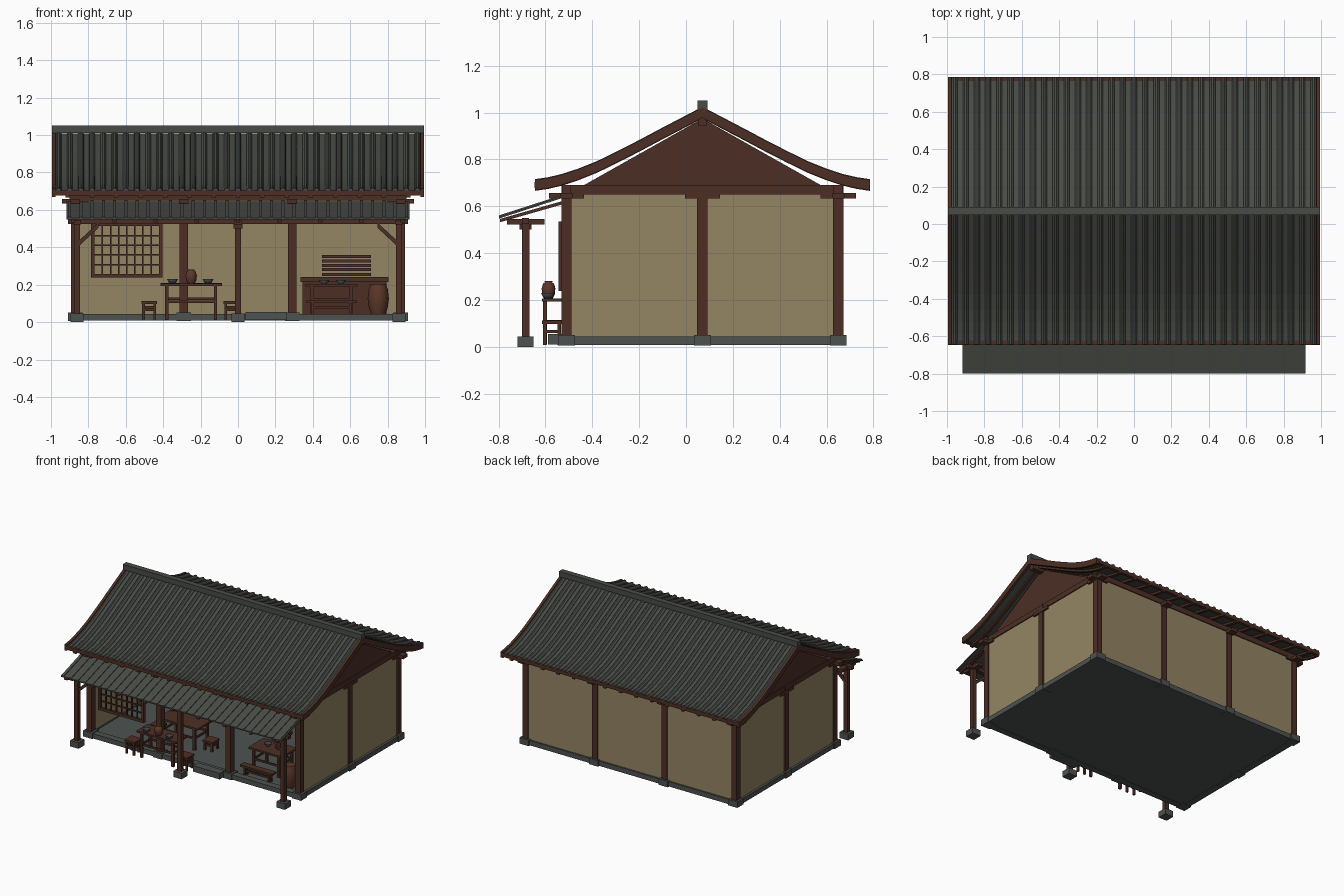
import bpy, bmesh, math
from mathutils import Vector

if "Cube" in bpy.data.objects:
    bpy.data.objects.remove(bpy.data.objects["Cube"])


def material(name, rgb):
    m = bpy.data.materials.new(name)
    m.diffuse_color = (*rgb, 1)
    m.use_nodes = True
    m.node_tree.nodes["Principled BSDF"].inputs["Base Color"].default_value = m.diffuse_color
    return m


WOOD = material("dark wood", (0.072, 0.028, 0.018))
PLASTER = material("tan plaster", (0.295, 0.232, 0.125))
TILE = material("grey tile", (0.066, 0.071, 0.062))
STONE = material("grey stone", (0.075, 0.084, 0.080))
CLAY = material("brown clay", (0.105, 0.038, 0.022))
IRON = material("bowl grey", (0.045, 0.052, 0.056))


def finish(name, bm, mat, smooth=False):
    bmesh.ops.recalc_face_normals(bm, faces=bm.faces)
    me = bpy.data.meshes.new(name)
    bm.to_mesh(me)
    bm.free()
    ob = bpy.data.objects.new(name, me)
    bpy.context.collection.objects.link(ob)
    me.materials.append(mat)
    if smooth:
        for p in me.polygons:
            p.use_smooth = len(p.vertices) == 4
    return ob


def rings(bm, loops):
    """Bridge closed rings of points and cap both ends."""
    vs = [[bm.verts.new(p) for p in loop] for loop in loops]
    n = len(vs[0])
    for a, b in zip(vs, vs[1:]):
        for i in range(n):
            bm.faces.new((a[i], a[(i + 1) % n], b[(i + 1) % n], b[i]))
    bm.faces.new(vs[0])
    bm.faces.new(vs[-1])


def add_box(bm, x0, x1, y0, y1, z0, z1):
    rings(bm, [[(x0, y0, z), (x1, y0, z), (x1, y1, z), (x0, y1, z)] for z in (z0, z1)])


def boxes(name, mat, items):
    bm = bmesh.new()
    for b in items:
        add_box(bm, *b)
    return finish(name, bm, mat)


def lathe(name, mat, x, y, prof, n=14):
    bm = bmesh.new()
    rings(bm, [[(x + r * math.cos(2 * math.pi * i / n), y + r * math.sin(2 * math.pi * i / n), z)
                for i in range(n)] for r, z in prof])
    return finish(name, bm, mat, True)


CY = 0.07                      # ridge line in y
XS = (-0.87, -0.29, 0.29, 0.87)
YS = (-0.51, CY, 0.65)

# stone platform, edge stones, footings and step
boxes("floor_slab", STONE, [(-0.89, 0.89, -0.53, 0.67, 0.01, 0.038)])
boxes("edge_stones", STONE, [(-0.9, 0.9, -0.54, -0.49, 0.008, 0.044), (-0.9, 0.9, 0.63, 0.675, 0.008, 0.044),
                             (-0.9, -0.85, -0.54, 0.675, 0.008, 0.044), (0.85, 0.9, -0.54, 0.675, 0.008, 0.044)])
wall_posts = [(x, y) for x in XS for y in YS if abs(x) > 0.5 or y != CY]
boxes("post_footings", STONE, [(x - .038, x + .038, y - .036, y + .036, 0.005, 0.05) for x, y in wall_posts])
boxes("porch_footings", STONE, [(x - .035, x + .035, -0.72, -0.65, 0, 0.045) for x in (-.86, 0, .86)])
boxes("entrance_step", STONE, [(0.04, 0.26, -0.59, -0.53, 0.01, 0.055)])

# timber frame
boxes("wall_posts", WOOD, [(x - .022, x + .022, y - .022, y + .022, 0.045, 0.69) for x, y in wall_posts])
boxes("top_beams", WOOD, [(-.9, .9, y - .02, y + .02, .65, .69) for y in (YS[0], YS[2])] +
      [(x - .02, x + .02, -.53, .67, .65, .69) for x in (XS[0], XS[3])])
boxes("brackets", WOOD, [(x - .026, x + .026, y - .075, y + .075, .633, .657) for x, y in wall_posts] +
      [(x - .07, x + .07, y - .026, y + .026, .633, .657) for x, y in wall_posts if abs(x) > .5 and y != CY])
boxes("front_lintel", WOOD, [(-.87, .87, -.525, -.495, .535, .565)])

# plaster walls at the sides and back
boxes("side_walls", PLASTER, [(s * .87 - .013, s * .87 + .013, -.5, .65, .04, .65) for s in (-1, 1)])
boxes("back_wall", PLASTER, [(-.87, .87, .637, .663, .04, .65)])

# gable triangles
bm = bmesh.new()
for s in (-1, 1):
    rings(bm, [[(s * x, CY - .51, .688), (s * x, CY + .51, .688), (s * x, CY, .975)] for x in (.855, .882)])
finish("gables", bm, WOOD)

# main roof, swept along one curved profile
half = [(0, 1.02), (.09, .973), (.18, .926), (.27, .878), (.36, .832), (.45, .788), (.53, .756), (.6, .733),
        (.66, .719), (.715, .711)]
profile = [(CY - d, z) for d, z in reversed(half)] + [(CY + d, z) for d, z in half[1:]]


def strip(bm, x0, x1, lo, hi):
    rings(bm, [[(x0, y, z + lo), (x1, y, z + lo), (x1, y, z + hi), (x0, y, z + hi)] for y, z in profile])


bm = bmesh.new()
strip(bm, -.985, .985, -.03, -.012)
finish("roof_sheet", bm, TILE)
bm = bmesh.new()
for i in range(33):
    x = (i - 16) * .06
    arc = [(.016 * math.cos(math.pi * k / 5), .02 * math.sin(math.pi * k / 5)) for k in range(6)]
    rings(bm, [[(x + a, y, z - .014 + b) for a, b in arc] for y, z in profile])
finish("roof_tile_ribs", bm, TILE)
bm = bmesh.new()
for s in (-1, 1):
    strip(bm, s * .975, s * .995, -.042, .002)
finish("barge_boards", bm, WOOD)
bm = bmesh.new()
for i in range(15):
    x = (i - 7) * .13
    strip(bm, x - .012, x + .012, -.045, -.03)
finish("rafters", bm, WOOD)
boxes("eave_boards", WOOD, [(-.995, .995, y - .011, y + .011, .678, .704) for y in (CY - .705, CY + .705)])
boxes("ridge_cap", TILE, [(-.995, .995, CY - .021, CY + .021, 1.012, 1.052)])
boxes("ridge_purlin", WOOD, [(-.97, .97, CY - .018, CY + .018, .945, .982)])

# porch roof
bm = bmesh.new()


def slope(x0, x1, a, b, t):
    rings(bm, [[(x0, y, z), (x1, y, z), (x1, y, z + t), (x0, y, z + t)] for y, z in (a, b)])


slope(-.918, .918, (-.798, .548), (-.52, .638), .008)
for i in range(31):
    x = (i - 15) * .06
    slope(x - .008, x + .008, (-.799, .55), (-.52, .64), .011)
finish("porch_roof", bm, TILE)
bm = bmesh.new()
for i in range(9):
    x = (i - 4) * .22
    slope(x - .012, x + .012, (-.795, .532), (-.515, .612), .014)
finish("porch_rafters", bm, WOOD)
boxes("porch_posts", WOOD, [(x - .016, x + .016, -.701, -.669, .04, .53) for x in (-.86, 0, .86)])
boxes("porch_beam", WOOD, [(-.91, .91, -.7, -.67, .525, .55)])
boxes("porch_brackets", WOOD, [(x - .02, x + .02, -.765, -.605, .523, .545) for x in (-.86, 0, .86)] +
      [(-.025, .025, -.71, -.66, .5, .525)])
bm = bmesh.new()
for s in (-1, 1):
    rings(bm, [[(s * x, -.695, z), (s * x, -.675, z), (s * x, -.675, z + .028), (s * x, -.695, z + .028)]
               for x, z in ((.845, .412), (.745, .505))])
finish("porch_braces", bm, WOOD)

# hanging lattice window in the left bay
lat = [(-.785, -.405, -.545, -.525, .238, .258), (-.785, -.405, -.545, -.525, .515, .535),
       (-.785, -.768, -.545, -.525, .238, .535), (-.422, -.405, -.545, -.525, .238, .535)]
lat += [(-.768 + .0433 * i - .004, -.768 + .0433 * i + .004, -.54, -.53, .25, .53) for i in range(1, 8)]
lat += [(-.775, -.415, -.54, -.53, .255 + .052 * i - .004, .255 + .052 * i + .004) for i in range(1, 5)]
boxes("lattice_window", WOOD, lat)


# furniture: a top, four legs and two long rails
def table(name, x, y, hx, hy, z0, z1, leg=.009, rail=.5, inset=.035):
    parts = [(x - hx, x + hx, y - hy, y + hy, z1 - .014, z1)]
    lx, ly = hx - inset, hy - leg - .004
    for sx in (-1, 1):
        for sy in (-1, 1):
            a, b = x + sx * lx, y + sy * ly
            parts.append((a - leg, a + leg, b - leg, b + leg, z0, z1 - .01))
    zr = z0 + (z1 - z0) * rail
    parts += [(x - lx, x + lx, y + s * ly - .005, y + s * ly + .005, zr - .007, zr + .007) for s in (-1, 1)]
    parts += [(x + s * lx - .005, x + s * lx + .005, y - ly, y + ly, zr - .007, zr + .007) for s in (-1, 1)]
    boxes(name, WOOD, parts)


table("porch_table", -.25, -.55, .165, .065, .01, .207)
table("inner_table", -.25, -.27, .165, .09, .038, .21)
table("right_table", .5, -.3, .14, .09, .038, .205)
table("right_bench", .5, -.475, .135, .025, .038, .115, .007)
for k, (x, y, z) in enumerate([(-.475, -.572, .008), (-.035, -.572, .008), (-.475, -.27, .038), (-.035, -.27, .038)]):
    table("stool_%d" % (k + 1), x, y, .042, .042, z, .112, .007, .55, .012)

# counter and slatted rack along the back wall
boxes("counter", WOOD, [(.345, .795, .46, .6, .038, .215), (.335, .805, .45, .61, .215, .24)])
boxes("slatted_rack", WOOD, [(.45, .71, .615, .64, z - .008, z + .008) for z in (.255, .28, .303, .327, .35)])

# pottery
lathe("barrel", CLAY, .75, -.46, [(.038, .038), (.05, .075), (.057, .125), (.051, .175), (.04, .205)])
lathe("wine_jar", CLAY, -.25, -.587, [(.018, .205), (.028, .225), (.03, .25), (.024, .27), (.016, .275), (.019, .282)])
for k, x in enumerate((-.35, -.16)):
    lathe("bowl_%d" % (k + 1), IRON, x, -.59, [(.012, .205), (.02, .212), (.029, .23), (.025, .23), (.01, .213)], 12)
for k, x in enumerate((.46, .55)):
    lathe("right_bowl_%d" % (k + 1), IRON, x, -.3, [(.012, .204), (.029, .226), (.025, .226), (.01, .21)], 12)
